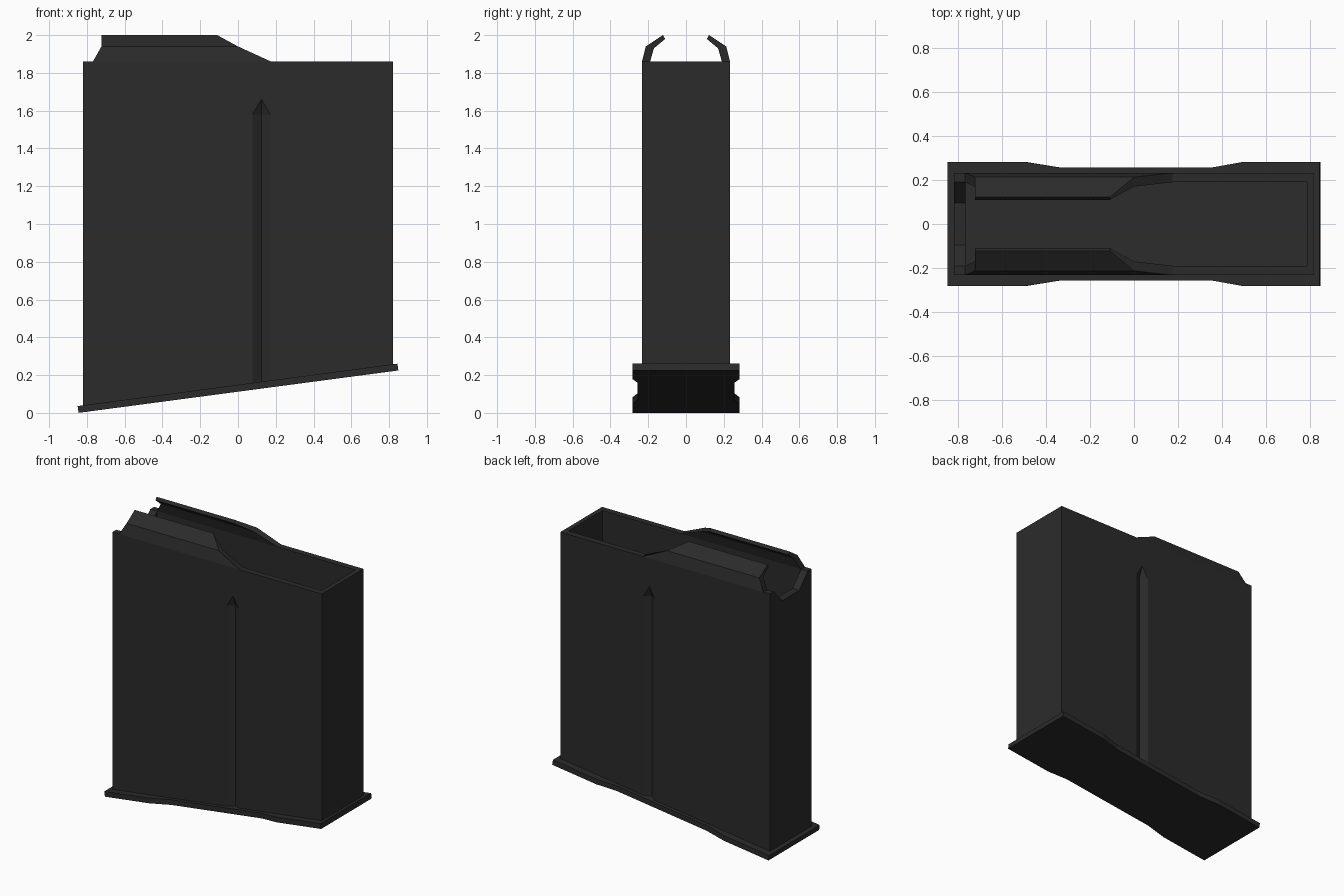
import bpy, bmesh

if "Cube" in bpy.data.objects:
    bpy.data.objects.remove(bpy.data.objects["Cube"])

dark = bpy.data.materials.new("dark_metal")
dark.diffuse_color = (0.024, 0.024, 0.024, 1)
dark.use_nodes = True
dark.node_tree.nodes["Principled BSDF"].inputs["Base Color"].default_value = dark.diffuse_color


def make(name, bm):
    bmesh.ops.recalc_face_normals(bm, faces=bm.faces)
    me = bpy.data.meshes.new(name)
    bm.to_mesh(me)
    bm.free()
    me.materials.append(dark)
    ob = bpy.data.objects.new(name, me)
    bpy.context.collection.objects.link(ob)
    return ob


def prism(name, start, end):
    """Solid between two matching rings of 3D points."""
    bm = bmesh.new()
    a = [bm.verts.new(p) for p in start]
    b = [bm.verts.new(p) for p in end]
    bm.faces.new(a)
    bm.faces.new(b)
    n = len(a)
    for i in range(n):
        j = (i + 1) % n
        bm.faces.new((a[i], a[j], b[j], b[i]))
    return make(name, bm)


def hull(name, pts):
    bm = bmesh.new()
    for p in pts:
        bm.verts.new(p)
    bmesh.ops.convex_hull(bm, input=bm.verts[:])
    return make(name, bm)


def cut(ob, cutter):
    m = ob.modifiers.new("cut", 'BOOLEAN')
    m.operation = 'DIFFERENCE'
    m.solver = 'EXACT'
    m.object = cutter
    bpy.context.view_layer.objects.active = ob
    bpy.ops.object.modifier_apply(modifier=m.name)
    bpy.data.objects.remove(cutter)


def mirror_y(ob):
    m = ob.modifiers.new("mirror", 'MIRROR')
    m.use_axis = (False, True, False)
    m.use_mirror_merge = False


SLOPE = 0.1325
def floor_z(x):
    return 0.036 + (x + 0.85) * SLOPE


# Body: box with a slanted underside, open through the middle
TOP, W = 1.86, 0.233
side = [(-0.82, floor_z(-0.82)), (0.82, floor_z(0.82)), (0.82, TOP), (-0.82, TOP)]
body = prism("body", [(x, -W, z) for x, z in side], [(x, W, z) for x, z in side])
inner = [(-0.767, -0.19), (0.787, -0.19), (0.787, 0.19), (-0.767, 0.19)]
cut(body, prism("well_cutter", [(x, y, -0.2) for x, y in inner], [(x, y, 2.2) for x, y in inner]))

# Sloped notch in the rear wall
notch = [(-0.095, 1.76), (0.095, 1.76), (0.19, 1.86), (0.19, 2.1), (-0.19, 2.1), (-0.19, 1.86)]
cut(body, prism("notch_cutter", [(-0.9, y, z) for y, z in notch], [(-0.7, y, z) for y, z in notch]))

# Pointed V grooves pressed into both sides
GX, GW, GD = 0.124, 0.048, 0.03
for s in (-1, 1):
    deep, out = s * (W - GD), s * (W + GD)
    pts = [(GX, deep, -0.1), (GX, deep, 1.58), (GX, out, 1.74)]
    pts += [(GX + d * 2 * GW, out, z) for d in (-1, 1) for z in (-0.1, 1.58)]
    cut(body, hull("groove_cutter", pts))

# Feed lips: bent section whose ends taper with height
lip = [(0.233, 1.86), (0.213, 1.94), (0.122, 2.0), (0.11, 1.98), (0.17, 1.93), (0.19, 1.86)]
rear = [-0.768, -0.723, -0.723, -0.723, -0.723, -0.768]
front = [0.175, 0.0, -0.11, -0.11, 0.0, 0.175]
lips = prism("feed_lips", [(x, y, z) for x, (y, z) in zip(rear, lip)],
             [(x, y, z) for x, (y, z) in zip(front, lip)])
mirror_y(lips)

# Slanted base plate with a narrowed waist
half = [(-0.848, 0.283), (-0.5, 0.283), (-0.345, 0.258), (0.36, 0.258), (0.5, 0.283), (0.845, 0.283)]
outline = half + [(x, -y) for x, y in reversed(half)]
plate = prism("base_plate", [(x + 0.004, y, floor_z(x) - 0.036) for x, y in outline],
              [(x - 0.001, y, floor_z(x)) for x, y in outline])
